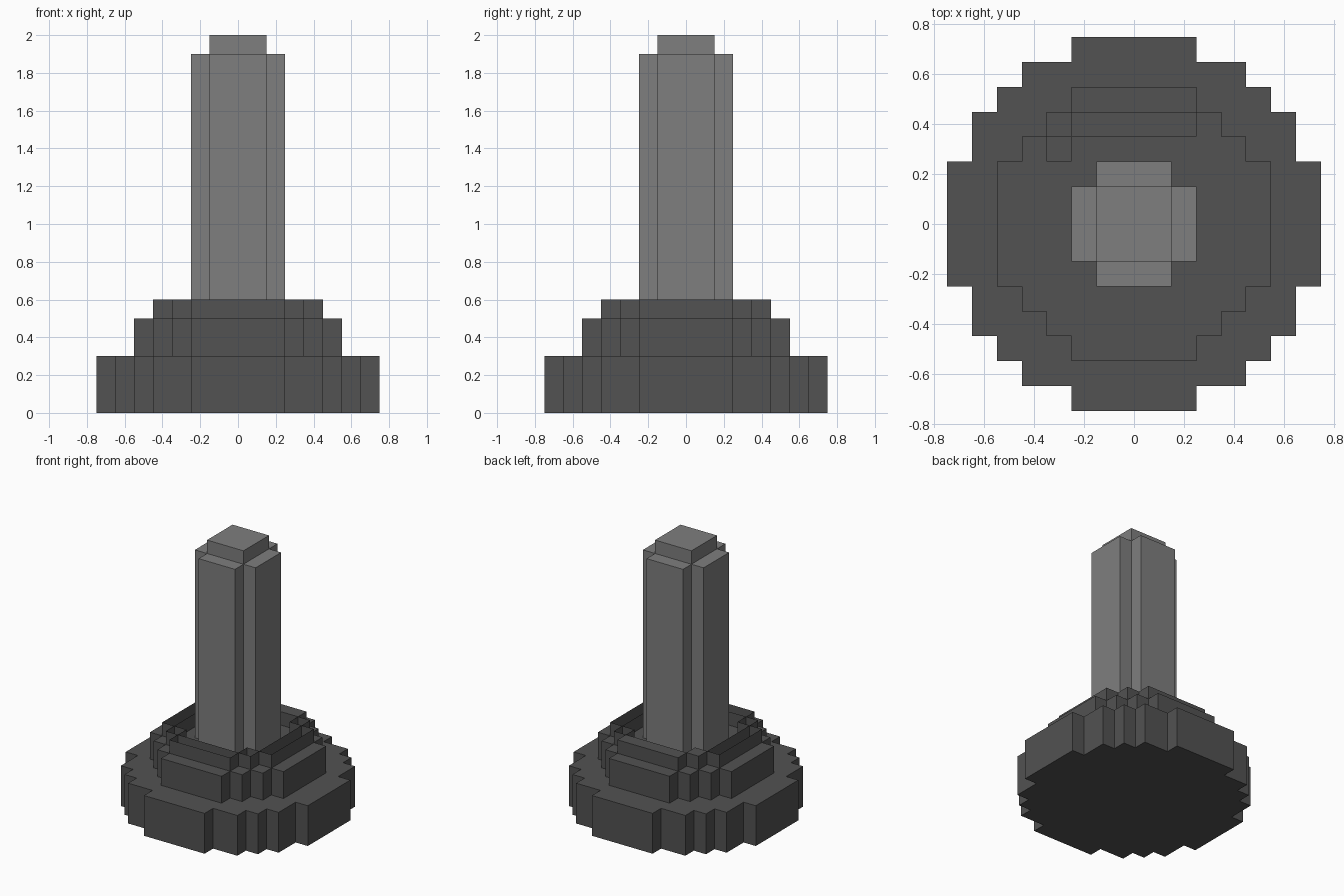
import bpy
import bmesh
import math

cube = bpy.data.objects.get("Cube")
if cube:
    bpy.data.objects.remove(cube, do_unlink=True)


def make_material(name, value):
    mat = bpy.data.materials.new(name)
    mat.use_nodes = True
    colour = (value, value, value, 1.0)
    mat.diffuse_color = colour
    mat.node_tree.nodes["Principled BSDF"].inputs["Base Color"].default_value = colour
    return mat


dark_grey = make_material("dark_grey", 0.084)
mid_grey = make_material("mid_grey", 0.21)


def stepped_outline(corners):
    """Mirror the outer corners of one quadrant into a closed stepped outline."""
    quadrant = []
    for i, (x, y) in enumerate(corners):
        quadrant.append((x, y))
        if i + 1 < len(corners):
            quadrant.append((corners[i + 1][0], y))
    points = []
    for sx, sy in ((1, 1), (-1, 1), (-1, -1), (1, -1)):
        part = [(x * sx, y * sy) for x, y in quadrant]
        points += part if sx * sy > 0 else part[::-1]
    return points


def prism(name, corners, z0, z1, mat, hole=None):
    """Extrude a stepped outline, with an optional hole, from z0 to z1."""
    curve = bpy.data.curves.new(name + "_profile", "CURVE")
    curve.dimensions = "2D"
    curve.fill_mode = "BOTH"
    curve.extrude = (z1 - z0) / 2
    for outline in (corners, hole):
        if outline:
            points = stepped_outline(outline)
            spline = curve.splines.new("POLY")
            spline.points.add(len(points) - 1)
            for point, (x, y) in zip(spline.points, points):
                point.co = (x, y, 0, 1)
            spline.use_cyclic_u = True
    helper = bpy.data.objects.new(name + "_profile", curve)
    mesh = bpy.data.meshes.new_from_object(helper)
    bpy.data.objects.remove(helper)
    bpy.data.curves.remove(curve)

    # Clean the filled caps into flat faces and lift the part into place
    bm = bmesh.new()
    bm.from_mesh(mesh)
    bmesh.ops.remove_doubles(bm, verts=bm.verts, dist=0.0001)
    bmesh.ops.dissolve_limit(bm, angle_limit=math.radians(1),
                             verts=bm.verts, edges=bm.edges)
    bmesh.ops.recalc_face_normals(bm, faces=bm.faces)
    bmesh.ops.translate(bm, verts=bm.verts, vec=(0, 0, (z0 + z1) / 2))
    for face in bm.faces:
        face.smooth = False
    bm.to_mesh(mesh)
    bm.free()
    mesh.name = name
    mesh.materials.clear()
    mesh.materials.append(mat)
    obj = bpy.data.objects.new(name, mesh)
    bpy.context.collection.objects.link(obj)
    return obj


# Wide round foot
prism("base_disc", [(0.75, 0.25), (0.65, 0.45), (0.55, 0.55), (0.45, 0.65), (0.25, 0.75)],
      0.0, 0.3, dark_grey)
# Narrower second step
prism("base_step", [(0.55, 0.25), (0.45, 0.35), (0.35, 0.45), (0.25, 0.55)],
      0.3, 0.5, dark_grey)
# Raised rim with a recess around the shaft
prism("collar_rim", [(0.45, 0.25), (0.35, 0.35), (0.25, 0.45)],
      0.5, 0.6, dark_grey, hole=[(0.35, 0.25), (0.25, 0.35)])
# Cross-shaped shaft and its square tip
prism("shaft", [(0.25, 0.15), (0.15, 0.25)], 0.5, 1.9, mid_grey)
prism("shaft_tip", [(0.15, 0.15)], 1.9, 2.0, mid_grey)
